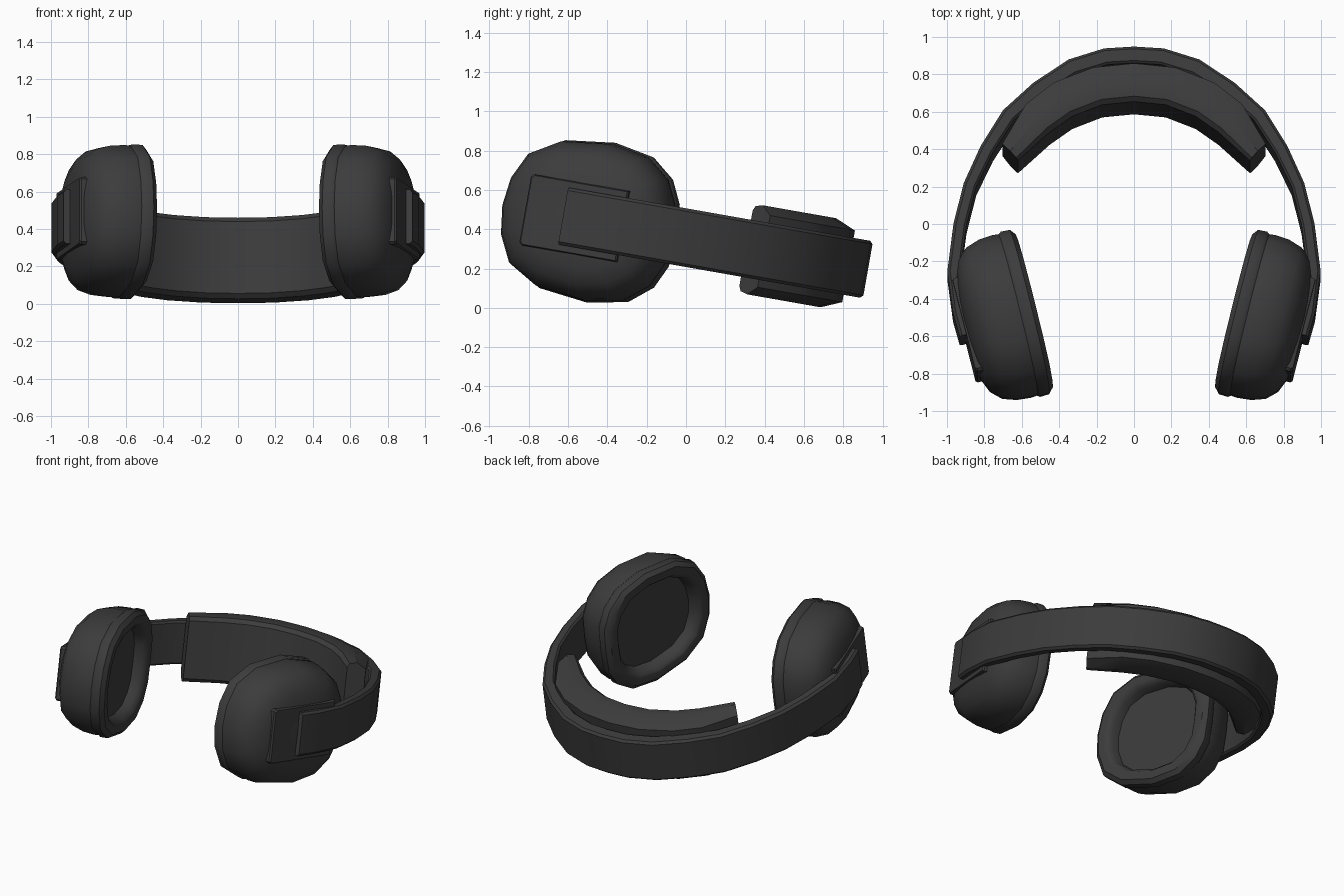
import bpy, bmesh, math
from mathutils import Vector, Matrix

if "Cube" in bpy.data.objects:
    bpy.data.objects.remove(bpy.data.objects["Cube"])

# Whole headset lies in a plane tilted 10 degrees about x
TILT = Matrix.Translation((0, 0, 0.357)) @ Matrix.Rotation(math.radians(-10), 4, 'X')
dark = bpy.data.materials.new("dark_plastic")
dark.diffuse_color = (0.045, 0.045, 0.045, 1)
dark.use_nodes = True
dark.node_tree.nodes["Principled BSDF"].inputs["Base Color"].default_value = dark.diffuse_color


def loft(name, rings, mirror=False, angle=35):
    """Skin a list of closed rings, cap both ends, and place in the tilted frame."""
    bm = bmesh.new()
    vs = [[bm.verts.new(p) for p in r] for r in rings]
    n = len(rings[0])
    for a, b in zip(vs, vs[1:]):
        for i in range(n):
            j = (i + 1) % n
            bm.faces.new((a[i], a[j], b[j], b[i]))
    bm.faces.new(vs[0][::-1])
    bm.faces.new(vs[-1])
    bmesh.ops.recalc_face_normals(bm, faces=bm.faces)
    me = bpy.data.meshes.new(name)
    bm.to_mesh(me)
    bm.free()
    me.materials.append(dark)
    ob = bpy.data.objects.new(name, me)
    bpy.context.collection.objects.link(ob)
    ob.matrix_world = TILT
    if mirror:
        m = ob.modifiers.new("mirror", 'MIRROR')
        m.use_axis[0] = True
    bpy.ops.object.select_all(action='DESELECT')
    ob.select_set(True)
    bpy.context.view_layer.objects.active = ob
    bpy.ops.object.shade_smooth_by_angle(angle=math.radians(angle))
    return ob


def sweep(name, half, section):
    """Sweep section(thickness) along a path given as right half (x, y, thickness)."""
    path = [(-x, y, t) for x, y, t in half[:0:-1]] + half
    rings = []
    for i, (x, y, t) in enumerate(path):
        a, b = path[max(i - 1, 0)], path[min(i + 1, len(path) - 1)]
        d = Vector((b[0] - a[0], b[1] - a[1], 0)).normalized()
        out = Vector((-d.y, d.x, 0))
        rings.append([Vector((x, y, 0)) + out * o + Vector((0, 0, w))
                      for o, w in section(t)])
    return loft(name, rings)


# Headband: outer line of the arch, thickness grows inward
sweep("headband",
      [(0, .94, .09), (.16, .93, .09), (.35, .87, .09), (.54, .742, .085), (.70, .595, .08),
       (.82, .40, .075), (.91, .20, .07), (.965, -.02, .07), (.998, -.28, .07),
       (.967, -.51, .07), (.932, -.635, .065)],
      lambda t: [(0, -.132), (0, .132), (-.015, .147), (-t + .012, .147),
                 (-t, .135), (-t, -.135), (-t + .012, -.147), (-.015, -.147)])

# Head pad: inner line of the pad, thickness grows outward to the band
sweep("head_pad",
      [(0, .63, .21), (.17, .613, .21), (.33, .55, .21), (.45, .465, .20), (.62, .31, .125)],
      lambda t: [(0, -.195), (0, .195), (.12 * t, .22), (.5 * t, .23), (t, .185),
                 (t, -.185), (.5 * t, -.23), (.12 * t, -.22)])

# Ear cup frame: u runs along the cup, d points outward from the ear
YAW = math.radians(14)
U = Vector((math.sin(YAW), math.cos(YAW), 0))
D = Vector((math.cos(YAW), -math.sin(YAW), 0))
C = Vector((.534, -.477, 0))
half = [(.445, 0), (.438, .16), (.38, .28), (.26, .375), (.06, .413),
        (-.2, .382), (-.36, .29), (-.43, .15), (-.45, 0)]
outline = half + [(u, -w) for u, w in half[-2:0:-1]]


def cup_ring(d, s, pts=outline):
    return [C + U * (u * s) + D * d + Vector((0, 0, w * s)) for u, w in pts]


# Ear cushion: open ring with a recessed floor
loft("ear_cushion", [cup_ring(d, s) for d, s in
     [(.11, .70), (.035, .73), (.004, .79), (0, .82), (0, .93), (.025, .995),
      (.075, 1.0), (.09, .975), (.09, .94), (.12, .9)]], mirror=True, angle=40)

# Ear cup shell
loft("ear_cup", [cup_ring(d, s) for d, s in
     [(.085, .9), (.085, .975), (.12, .985), (.2, .97), (.275, .915),
      (.33, .80), (.365, .62), (.385, .38), (.39, .15)]], mirror=True, angle=50)

# Mounting plate under each band end
plate = [(-.27, -.17), (-.255, -.183), (.25, -.183), (.25, .183), (-.255, .183), (-.27, .17)]
loft("mount_plate", [cup_ring(d, s, plate) for d, s in
     [(.30, 1.0), (.378, 1.0), (.388, .97)]], mirror=True, angle=30)
